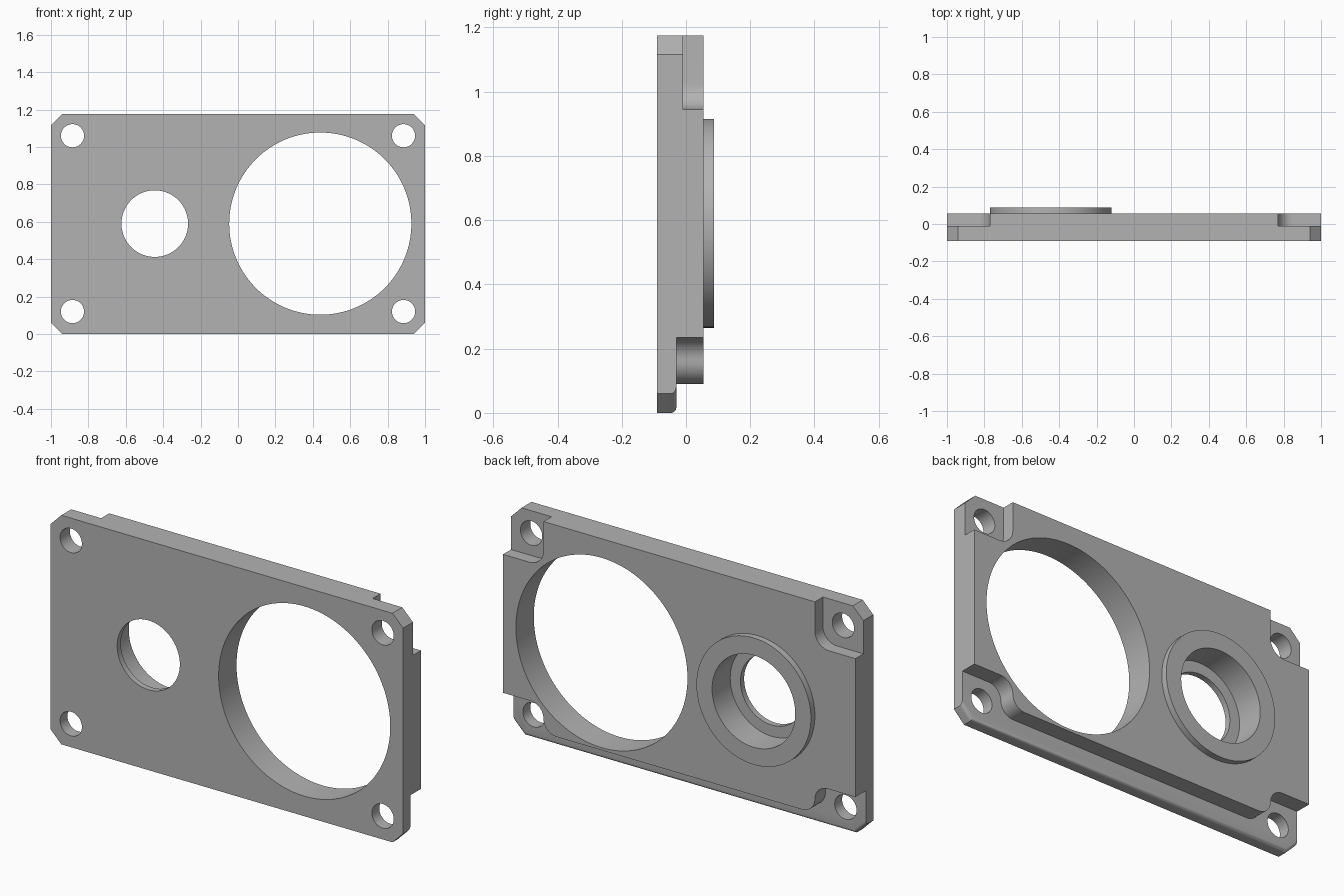
import bpy, bmesh, math
from mathutils import Vector

cube = bpy.data.objects.get("Cube")
if cube:
    bpy.data.objects.remove(cube)

WIDTH, HEIGHT = 1.0, 1.175          # half width, full height
FRONT, BACK, RIM = -0.09, 0.055, 0.087
CHAMFER, MID_Z = 0.06, 0.59

grey = bpy.data.materials.new("Plain grey")
grey.use_nodes = True
color = (0.45, 0.45, 0.45, 1)
grey.diffuse_color = color
grey.node_tree.nodes["Principled BSDF"].inputs["Base Color"].default_value = color


def prism(name, outline, y0, y1):
    """Extrude an (x, z) outline from y0 to y1."""
    bm = bmesh.new()
    face = bm.faces.new([bm.verts.new((x, y0, z)) for x, z in outline])
    new = bmesh.ops.extrude_face_region(bm, geom=[face])["geom"]
    bmesh.ops.translate(bm, vec=(0, y1 - y0, 0),
                        verts=[v for v in new if isinstance(v, bmesh.types.BMVert)])
    bmesh.ops.recalc_face_normals(bm, faces=bm.faces)
    mesh = bpy.data.meshes.new(name)
    bm.to_mesh(mesh)
    bm.free()
    mesh.materials.append(grey)
    obj = bpy.data.objects.new(name, mesh)
    bpy.context.collection.objects.link(obj)
    return obj


def arc(cx, cz, r, start, end, steps=10):
    angles = [math.radians(start + (end - start) * i / steps) for i in range(steps + 1)]
    return [(cx + r * math.cos(a), cz + r * math.sin(a)) for a in angles]


def disc(name, x, z, r, y0, y1, sides=96):
    return prism(name, arc(x, z, r, 0, 360, sides)[:-1], y0, y1)


def mirrored(points, s):
    return [(x * s, z) for x, z in points]


# Main plate with clipped corners
c = CHAMFER
right = [(WIDTH - c, 0), (WIDTH, c), (WIDTH, HEIGHT - c), (WIDTH - c, HEIGHT)]
plate = prism("mounting_plate", right + mirrored(right[::-1], -1), FRONT, BACK)


def combine(tool, operation="DIFFERENCE"):
    mod = plate.modifiers.new(tool.name, "BOOLEAN")
    mod.operation, mod.solver, mod.object = operation, "EXACT", tool
    tool.hide_render = True
    tool.hide_set(True)


# Raised round collar on the back
combine(disc("collar", -0.445, MID_Z, 0.325, 0, RIM), "UNION")

# Upper corner pockets with a rounded inner corner
r = 0.08
pocket = [(1.2, 1.4), (0.77, 1.4)] + arc(0.77 + r, 0.945 + r, r, 180, 270) + [(1.2, 0.945)]
for side, s in (("left", 1), ("right", -1)):
    combine(prism(f"upper_pocket_{side}", mirrored(pocket, s), -0.01, 0.2))

# Lower ledge that sweeps up into both corners
r = 0.0725
sweep = (arc(0.77 - r, 0.09 + r, r, 270, 360)
         + arc(0.77 + r, 0.09 + r, r, 180, 90)[1:] + [(1.2, 0.235), (1.2, -0.2)])
combine(prism("lower_ledge", sweep + mirrored(sweep[::-1], -1), -0.03, 0.2))

# Large opening, stepped small opening and four screw holes
combine(disc("large_opening", 0.44, MID_Z, 0.487, -0.3, 0.3, 128))
combine(disc("small_opening", -0.445, MID_Z, 0.178, -0.3, 0.3))
combine(disc("stepped_bore", -0.445, MID_Z, 0.236, -0.06, 0.3))
for i, (x, z) in enumerate((x, z) for x in (-0.885, 0.885) for z in (0.12, 1.06)):
    combine(disc(f"screw_hole_{i}", x, z, 0.062, -0.3, 0.3, 48))

# Bake the cuts, then drop the helpers
bpy.context.view_layer.update()
baked = bpy.data.meshes.new_from_object(
    plate.evaluated_get(bpy.context.evaluated_depsgraph_get()))
tools = [m.object for m in plate.modifiers]
plate.modifiers.clear()
plate.data = baked
for tool in tools:
    bpy.data.objects.remove(tool)

# Round the lower back edge of the ledge
bm = bmesh.new()
bm.from_mesh(baked)
edges = [e for e in bm.edges
         if all(abs(v.co.y + 0.03) < 0.001 for v in e.verts)
         and min(v.co.z for v in e.verts) < 0.001
         and len(e.link_faces) == 2 and e.calc_face_angle() > 0.5]
bmesh.ops.bevel(bm, geom=edges, offset=0.017, segments=5, profile=0.5, affect="EDGES")
bm.to_mesh(baked)
bm.free()

bpy.ops.object.select_all(action="DESELECT")
plate.select_set(True)
bpy.context.view_layer.objects.active = plate
bpy.ops.object.shade_smooth_by_angle(angle=math.radians(30))
